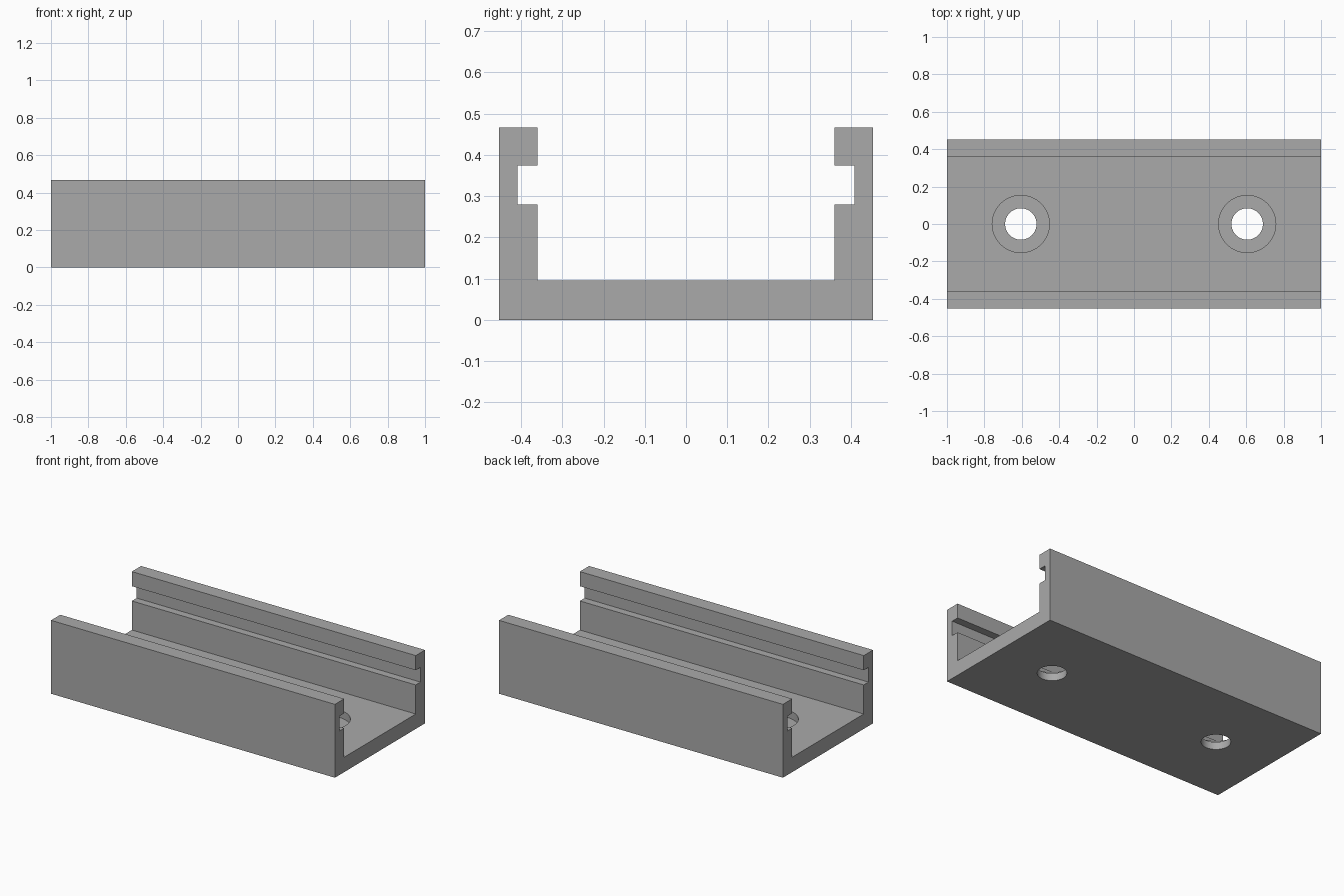
import bpy
import bmesh
from math import radians

cube = bpy.data.objects.get("Cube")
if cube:
    bpy.data.objects.remove(cube, do_unlink=True)

HALF_LENGTH = 1.0
FLOOR = 0.095

grey = bpy.data.materials.new("plain grey")
grey.use_nodes = True
colour = (0.4, 0.4, 0.4, 1)
grey.diffuse_color = colour
grey.node_tree.nodes["Principled BSDF"].inputs["Base Color"].default_value = colour

# Channel: half of the cross-section, mirrored, then extruded along x
half = [(0.453, 0), (0.453, 0.467), (0.36, 0.467), (0.36, 0.374),
        (0.408, 0.374), (0.408, 0.28), (0.36, 0.28), (0.36, FLOOR)]
profile = half + [(-y, z) for y, z in reversed(half)]

bm = bmesh.new()
end = bm.faces.new([bm.verts.new((-HALF_LENGTH, y, z)) for y, z in profile])
swept = bmesh.ops.extrude_face_region(bm, geom=[end], use_keep_orig=True)
moved = [g for g in swept["geom"] if isinstance(g, bmesh.types.BMVert)]
bmesh.ops.translate(bm, verts=moved, vec=(2 * HALF_LENGTH, 0, 0))
bmesh.ops.recalc_face_normals(bm, faces=bm.faces)
mesh = bpy.data.meshes.new("channel_rail")
bm.to_mesh(mesh)
bm.free()
mesh.materials.append(grey)
rail = bpy.data.objects.new("channel_rail", mesh)
bpy.context.collection.objects.link(rail)


def cut_round(x, radius, bottom, top):
    """Cut a vertical round hole into the rail."""
    bpy.ops.mesh.primitive_cylinder_add(
        vertices=64, radius=radius, depth=top - bottom,
        location=(x, 0, (top + bottom) / 2))
    cutter = bpy.context.object
    cutter.name = "hole_cutter"
    cutter.hide_render = True
    cutter.data.materials.append(grey)
    mod = rail.modifiers.new("hole", 'BOOLEAN')
    mod.operation = 'DIFFERENCE'
    mod.solver = 'EXACT'
    mod.object = cutter
    bpy.ops.object.select_all(action='DESELECT')
    rail.select_set(True)
    bpy.context.view_layer.objects.active = rail
    bpy.ops.object.modifier_apply(modifier=mod.name)
    bpy.data.objects.remove(cutter, do_unlink=True)


# Two counterbored screw holes through the floor
for x in (-0.605, 0.605):
    cut_round(x, 0.153, FLOOR / 2, 0.2)
    cut_round(x, 0.084, -0.1, 0.2)

bpy.ops.object.shade_smooth_by_angle(angle=radians(30))
